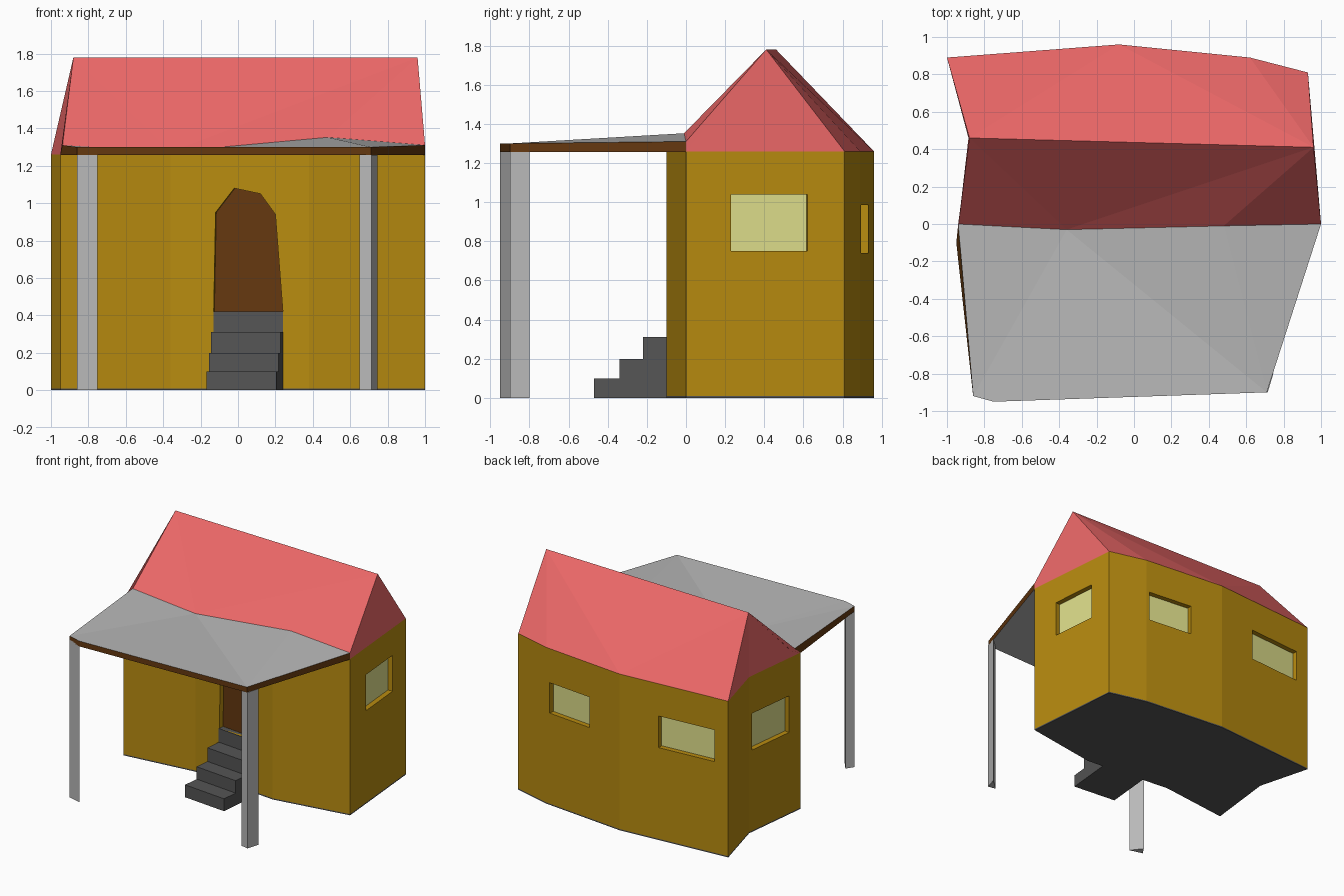
import bpy, bmesh
from mathutils import Vector

if "Cube" in bpy.data.objects:
    bpy.data.objects.remove(bpy.data.objects["Cube"])


def material(name, r, g, b):
    m = bpy.data.materials.new(name)
    m.diffuse_color = (r, g, b, 1)
    m.use_nodes = True
    m.node_tree.nodes["Principled BSDF"].inputs["Base Color"].default_value = m.diffuse_color
    return m


OCHRE = material("ochre_wall", 0.48, 0.26, 0.005)
RED = material("red_roof", 0.85, 0.14, 0.14)
BROWN = material("brown_wood", 0.13, 0.04, 0.005)
GLASS = material("pale_glass", 0.74, 0.74, 0.26)
STONE = material("dark_stone", 0.09, 0.09, 0.09)
GREY = material("light_grey", 0.48, 0.48, 0.48)


def mesh(name, verts, faces, *mats):
    bm = bmesh.new()
    vs = [bm.verts.new(v) for v in verts]
    for f in faces:
        bm.faces.new([vs[i] for i in f])
    bmesh.ops.recalc_face_normals(bm, faces=bm.faces)
    me = bpy.data.meshes.new(name)
    bm.to_mesh(me)
    bm.free()
    for m in mats:
        me.materials.append(m)
    ob = bpy.data.objects.new(name, me)
    bpy.context.collection.objects.link(ob)
    return ob


def solid(name, ring_a, ring_b, *mats):
    n = len(ring_a)
    sides = [(i, (i + 1) % n, (i + 1) % n + n, i + n) for i in range(n)]
    return mesh(name, ring_a + ring_b,
                [tuple(range(n)), tuple(range(n, 2 * n))] + sides, *mats)


def prism(name, pts, z0, z1, *mats):
    return solid(name, [(p[0], p[1], z0) for p in pts],
                 [(p[0], p[1], z1) for p in pts], *mats)


def cut(target, cutter):
    cutter.hide_render = True
    mod = target.modifiers.new("cut", 'BOOLEAN')
    mod.operation = 'DIFFERENCE'
    mod.solver = 'EXACT'
    mod.object = cutter
    bpy.context.view_layer.objects.active = target
    bpy.ops.object.modifier_apply(modifier=mod.name)
    bpy.data.objects.remove(cutter)


def outward(a, b):
    # outward normal of a wall running anticlockwise from a to b
    d = (Vector(b) - Vector(a)).normalized()
    return Vector((d.y, -d.x))


# House plan, anticlockwise
EAVE = 1.26
front = [(-.95, -.10), (-.36, -.03), (.38, -.10), (1.0, 0)]
back = [(.93, .81), (.62, .89), (-.08, .96), (-1.0, .89)]
kink = (-.885, .46)
plan = front + back + [kink]
walls = prism("walls", plan, .01, EAVE, OCHRE)
prism("floor", plan, 0, .01, STONE)

# Recessed windows: wall ends, start and end along the wall (0-1), heights
DEPTH = .045
windows = [
    ("right_window", front[3], back[0], .284, .765, .75, 1.04),
    ("back_window_small", back[1], back[2], .04, .587, .74, .985),
    ("back_window_large", back[2], back[3], .36, .872, .745, 1.0),
    ("left_window", kink, front[0], .06, .78, .66, .955),
]
for name, a, b, t0, t1, z0, z1 in windows:
    n = outward(a, b)
    p, q = Vector(a).lerp(Vector(b), t0), Vector(a).lerp(Vector(b), t1)

    def slot(d0, d1):
        return [p + n * d0, q + n * d0, q + n * d1, p + n * d1]
    cut(walls, prism("cutter", slot(.1, -DEPTH), z0, z1))
    prism(name, slot(-DEPTH + .004, -DEPTH - .02), z0, z1, GLASS)

# Arched door, recessed in the middle front wall
a, b = Vector(front[1]), Vector(front[2])
n = outward(a, b)
along = (b - a).normalized()
arch = [(-.13, .42), (-.12, .95), (-.02, 1.08), (.12, 1.05), (.20, .94), (.24, .42)]


def door_ring(d):
    ring = []
    for x, z in arch:
        p = a + along * ((x - a.x) / along.x) + n * d
        ring.append((p.x, p.y, z))
    return ring


cut(walls, solid("cutter", door_ring(.1), door_ring(-DEPTH)))
solid("door", door_ring(-DEPTH + .004), door_ring(-DEPTH - .02), BROWN)

# Steps, square to the door wall
mid = a + along * ((.055 - a.x) / along.x)
for i, (reach, top) in enumerate([(.385, .10), (.255, .20), (.134, .31), (.006, .42)]):
    l, r = mid - along * .187, mid + along * .187
    back_off = n * -.04
    prism(f"step_{i + 1}", [l + n * reach, r + n * reach, r + back_off, l + back_off],
          0, top, STONE)

# Gabled roof, with the front edge meeting the porch
rl, rr = (-.88, .46, 1.78), (.96, .41, 1.78)
fe = [(-.94, 0, 1.31), (-.36, -.03, 1.275), (.48, -.01, 1.352), (1, 0, 1.31)]
be = [(x, y, EAVE) for x, y in back]
low = [(kink[0], kink[1], EAVE), (front[0][0], front[0][1], EAVE), (1, 0, EAVE)]
mesh("roof", [rl, rr] + fe + be + low,
     [(0, 2, 3), (0, 3, 1), (3, 4, 1), (4, 5, 1),
      (1, 6, 7), (1, 7, 8), (1, 8, 0), (0, 8, 9),
      (0, 9, 10), (0, 10, 11), (0, 11, 2),
      (1, 5, 12), (1, 12, 6)], RED)

# Porch roof: grey top and underside, brown rim
corners = [(-.86, -.92), (-.75, -.95), (.71, -.90)]
top = [fe[0]] + [(x, y, 1.30) for x, y in corners] + [fe[3], fe[2], fe[1]]
under = [front[0]] + corners + [front[3], front[2], front[1]]
under = [(x, y, 1.257) for x, y in under]
porch = mesh("porch_roof", top + under,
             [(i, i + 1, i + 8, i + 7) for i in range(4)] +
             [(6, 0, 1), (6, 1, 2), (6, 2, 3), (6, 3, 5), (5, 3, 4),
              (7, 8, 13), (8, 9, 13), (9, 10, 13), (10, 12, 13), (10, 11, 12)],
             GREY, BROWN)
for f in porch.data.polygons[:4]:
    f.material_index = 1

# Three-sided posts
prism("left_post", [corners[0], corners[1], (-.82, -.86)], 0, 1.27, GREY)
prism("right_post", [(.65, -.885), (.715, -.90), (.745, -.80)], 0, 1.257, GREY)
